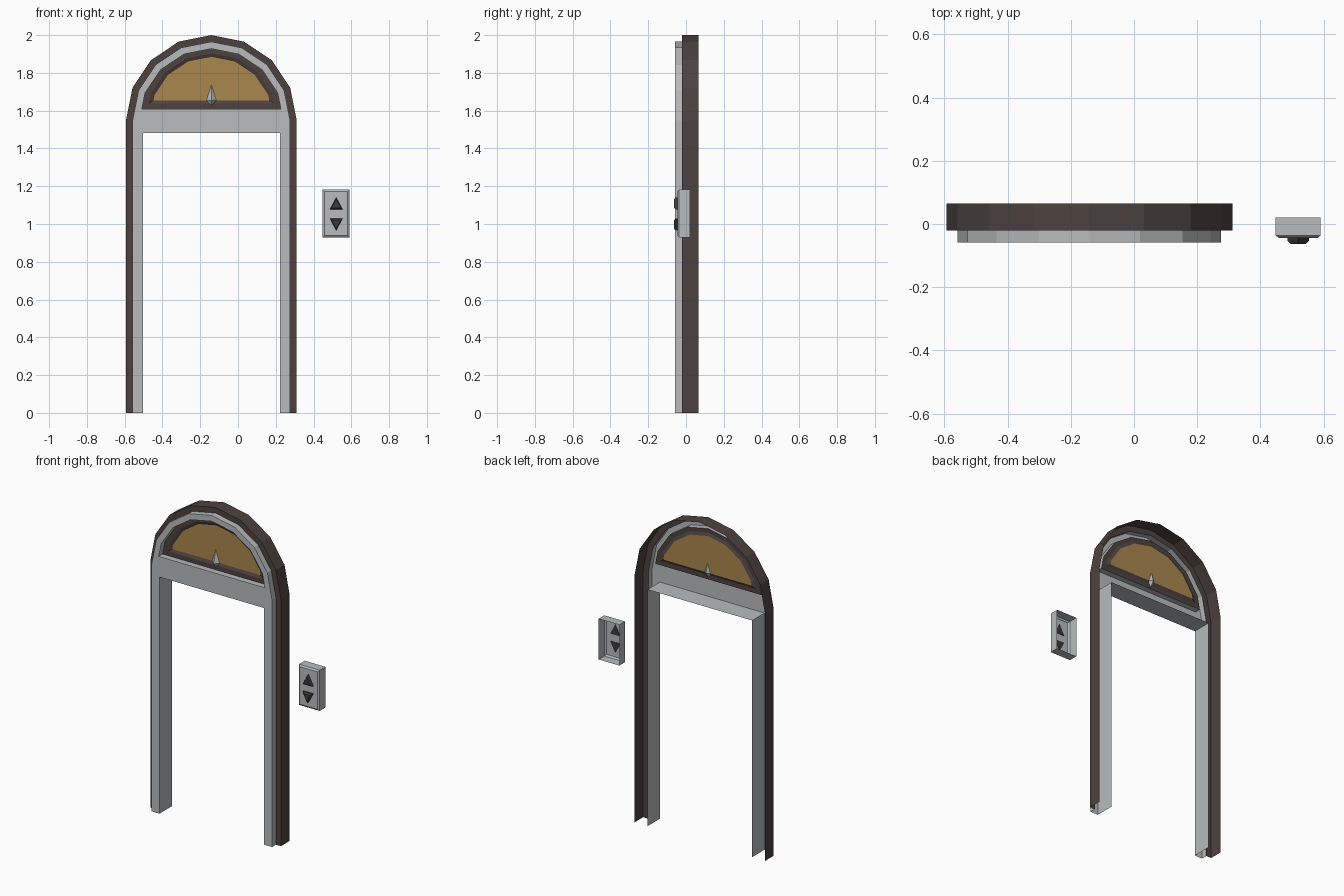
import bpy, math

if "Cube" in bpy.data.objects:
    bpy.data.objects.remove(bpy.data.objects["Cube"])

CX, CZ = -0.141, 1.548      # arch centre
BACK, MID, FRONT = 0.065, -0.02, -0.058
Z_OPEN, Z_LINTEL = 1.482, 1.61


def mat(name, col):
    m = bpy.data.materials.new(name)
    m.diffuse_color = (*col, 1)
    m.use_nodes = True
    m.node_tree.nodes["Principled BSDF"].inputs["Base Color"].default_value = m.diffuse_color
    return m


STEEL = mat("light_steel", (0.48, 0.50, 0.51))
BROWN = mat("dark_brown", (0.075, 0.055, 0.051))
GOLD = mat("gold", (0.40, 0.245, 0.075))
BLACK = mat("button_dark", (0.05, 0.04, 0.04))


def make(name, verts, faces, m):
    me = bpy.data.meshes.new(name)
    me.from_pydata(verts, [], faces)
    me.materials.append(m)
    ob = bpy.data.objects.new(name, me)
    bpy.context.collection.objects.link(ob)
    return ob


def loft(name, rings, m, closed=False, cap_first=False, cap_last=False):
    """Skin between rings; each ring is (list of (x, z), y)."""
    n = len(rings[0][0])
    verts = [(x, y, z) for pts, y in rings for x, z in pts]
    faces = []
    for r in range(len(rings) - 1):
        for i in range(n if closed else n - 1):
            j = (i + 1) % n
            faces.append((r * n + i, r * n + j, (r + 1) * n + j, (r + 1) * n + i))
    if cap_first:
        faces.append(tuple(range(n))[::-1])
    if cap_last:
        faces.append(tuple(range((len(rings) - 1) * n, len(rings) * n)))
    return make(name, verts, faces, m)


def arch(r):
    """Jamb, eight-sided half circle, jamb."""
    arc = [(CX - r * math.cos(math.pi * i / 8), CZ + r * math.sin(math.pi * i / 8))
           for i in range(9)]
    return [(CX - r, 0)] + arc + [(CX + r, 0)]


def lunette(r, cz, zb):
    """Arch top cut off flat at height zb."""
    a = math.pi / 8
    x1, z1 = r * math.cos(a), cz + r * math.sin(a)
    w = r + (x1 - r) * (zb - cz) / (z1 - cz)
    arc = [(CX - r * math.cos(a * i), cz + r * math.sin(a * i)) for i in range(1, 8)]
    return [(CX - w, zb)] + arc + [(CX + w, zb)]


# Dark outer surround, open at the back
loft("outer_surround", [(arch(0.452), BACK), (arch(0.452), MID), (arch(0.415), MID)], BROWN)

# Light inner frame: outer edge and front band
R_IN, HW = 0.38, 0.3625
loft("inner_frame", [(arch(0.417), MID), (arch(0.417), FRONT), (arch(R_IN), FRONT)], STEEL)

# Front strips of the jambs and the lintel
for side, s in (("left", -1), ("right", 1)):
    make(side + "_jamb_front",
         [(CX + s * x, FRONT, z) for x, z in
          ((HW, 0), (R_IN, 0), (R_IN, Z_OPEN), (HW, Z_OPEN))],
         [(0, 1, 2, 3)[::s]], STEEL)
top = lunette(R_IN, CZ, Z_LINTEL)
lintel = [(CX - R_IN, Z_OPEN), (CX + R_IN, Z_OPEN), (CX + R_IN, CZ), top[-1], top[0],
          (CX - R_IN, CZ)]
make("lintel", [(x, FRONT, z) for x, z in lintel], [tuple(range(6))], STEEL)

# Doorway reveal
door = [(CX - HW, 0), (CX - HW, Z_OPEN), (CX + HW, Z_OPEN), (CX + HW, 0)]
loft("door_reveal", [(door, FRONT), (door, BACK)], STEEL)

# Lunette: light reveal, dark panel with a rim, gold dial
loft("lunette_reveal", [(top, FRONT), (top, MID)], STEEL, closed=True)
rim = lunette(0.347, 1.556, 1.638)
dial = lunette(0.325, 1.56, 1.655)
loft("lunette_panel", [(top, MID), (rim, MID), (dial, -0.012)], BROWN, closed=True)
make("dial", [(x, -0.012, z) for x, z in dial], [tuple(range(len(dial)))[::-1]], GOLD)

# Needle: a kite with a ridge on both sides
zw = 1.655
make("needle",
     [(CX, -0.018, 1.737), (CX + 0.026, -0.018, zw), (CX, -0.018, 1.622),
      (CX - 0.026, -0.018, zw), (CX, -0.04, zw), (CX, 0.004, zw)],
     [(0, 4, 1), (1, 4, 2), (2, 4, 3), (3, 4, 0),
      (0, 1, 5), (1, 2, 5), (2, 3, 5), (3, 0, 5)], STEEL)


# Call plate with bevelled front, open at the back
def rect(i):
    return [(0.448 + i, 0.928 + i), (0.591 - i, 0.928 + i),
            (0.591 - i, 1.183 - i), (0.448 + i, 1.183 - i)]


loft("call_plate", [(rect(0), 0.02), (rect(0), -0.036), (rect(0.01), -0.044)],
     STEEL, closed=True, cap_last=True)


# Triangular call buttons with tapered sides
def tri(zc, s, k):
    return [(0.52 - 0.034 * k, zc - s * 0.032 * k), (0.52 + 0.034 * k, zc - s * 0.032 * k),
            (0.52, zc + s * 0.032 * k)]


for name, zc, s in (("up_button", 1.109, 1), ("down_button", 0.998, -1)):
    pts = [tri(zc, s, k)[::s] for k in (1, 1, 0.72)]
    loft(name, list(zip(pts, (-0.041, -0.053, -0.063))), BLACK,
         closed=True, cap_first=True, cap_last=True)
